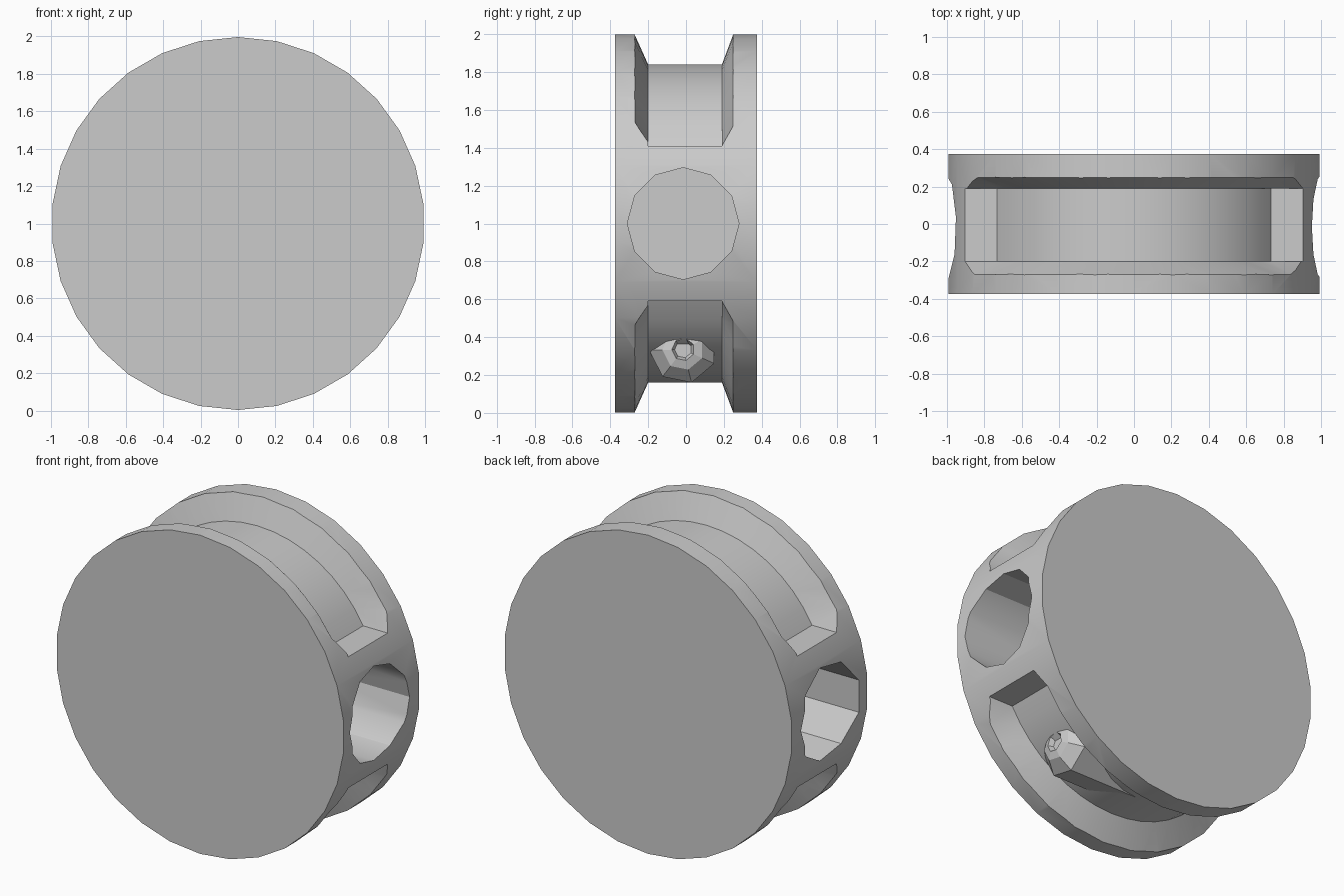
import bpy, bmesh, math
from mathutils import Matrix, Vector

cube = bpy.data.objects.get("Cube")
if cube:
    bpy.data.objects.remove(cube, do_unlink=True)

grey = bpy.data.materials.new("plain_grey")
grey.use_nodes = True
colour = (0.6, 0.6, 0.6, 1)
grey.diffuse_color = colour
grey.node_tree.nodes["Principled BSDF"].inputs["Base Color"].default_value = colour

CENTRE = Vector((0, 0, 1))
TURN_Y = Matrix.Rotation(math.pi / 2, 4, "X")
TURN_X = Matrix.Rotation(math.pi / 2, 4, "Y")


def finish(name, bm):
    bmesh.ops.recalc_face_normals(bm, faces=bm.faces)
    mesh = bpy.data.meshes.new(name)
    bm.to_mesh(mesh)
    bm.free()
    mesh.materials.append(grey)
    obj = bpy.data.objects.new(name, mesh)
    bpy.context.collection.objects.link(obj)
    return obj


def cylinder(name, radius, depth, sides, place):
    bm = bmesh.new()
    bmesh.ops.create_cone(bm, cap_ends=True, segments=sides, radius1=radius,
                          radius2=radius, depth=depth, matrix=place)
    return finish(name, bm)


def groove_cutter(name, side):
    # Curved trapezoid slot whose ends are level and whose corners are chamfered
    bm = bmesh.new()
    level, steps, rings = 0.41, 16, []
    for i in range(steps + 1):
        end = i in (0, steps)
        low, high = (-0.2, 0.19) if end else (-0.29, 0.265)
        ring = []
        for r, y in ((0.84, -0.2), (0.84, 0.19), (1.04, high), (1.04, low)):
            start = math.asin(level / r)
            a = start + (math.pi - 2 * start) * i / steps
            ring.append(bm.verts.new((r * math.cos(a), y, 1 + side * r * math.sin(a))))
        rings.append(ring)
    for a, b in zip(rings, rings[1:]):
        for j in range(4):
            k = (j + 1) % 4
            bm.faces.new((a[j], a[k], b[k], b[j]))
    bm.faces.new(rings[0])
    bm.faces.new(rings[-1])
    return finish(name, bm)


def smooth(obj):
    bpy.ops.object.select_all(action="DESELECT")
    obj.select_set(True)
    bpy.context.view_layer.objects.active = obj
    bpy.ops.object.shade_smooth_by_angle(angle=math.radians(30))


# Main drum
body = cylinder("drum_body", 0.997, 0.75, 30, Matrix.Translation(CENTRE) @ TURN_Y)

# Side bores and the two rim grooves
cutters = [groove_cutter("upper_groove_cutter", 1), groove_cutter("lower_groove_cutter", -1)]
for name, x, sides in (("left_bore_cutter", 0.8, 12), ("right_bore_cutter", -0.8, 9)):
    place = Matrix.Translation((x, -0.015, 1)) @ TURN_X
    cutters.append(cylinder(name, 0.295, 1.0, sides, place))

bpy.context.view_layer.objects.active = body
for cutter in cutters:
    cutter.hide_render = True
    mod = body.modifiers.new(cutter.name, "BOOLEAN")
    mod.operation = "DIFFERENCE"
    mod.solver = "EXACT"
    mod.object = cutter
    bpy.ops.object.modifier_apply(modifier=mod.name)
for cutter in cutters:
    bpy.data.objects.remove(cutter, do_unlink=True)
smooth(body)

# Faceted peg lying in the lower groove, with a stepped end and a small socket
bm = bmesh.new()
sides, rings = 7, []
for x, r in ((0, 0.18), (0.49, 0.18), (0.56, 0.11), (0.575, 0.06), (0.545, 0.045)):
    rings.append([bm.verts.new((x, -0.015 + r * math.sin(a), 0.335 + r * math.cos(a)))
                  for a in (math.tau * i / sides + 0.2 for i in range(sides))])
for a, b in zip(rings, rings[1:]):
    for j in range(sides):
        k = (j + 1) % sides
        bm.faces.new((a[j], a[k], b[k], b[j]))
bm.faces.new(rings[0])
bm.faces.new(rings[-1])
finish("groove_peg", bm)
